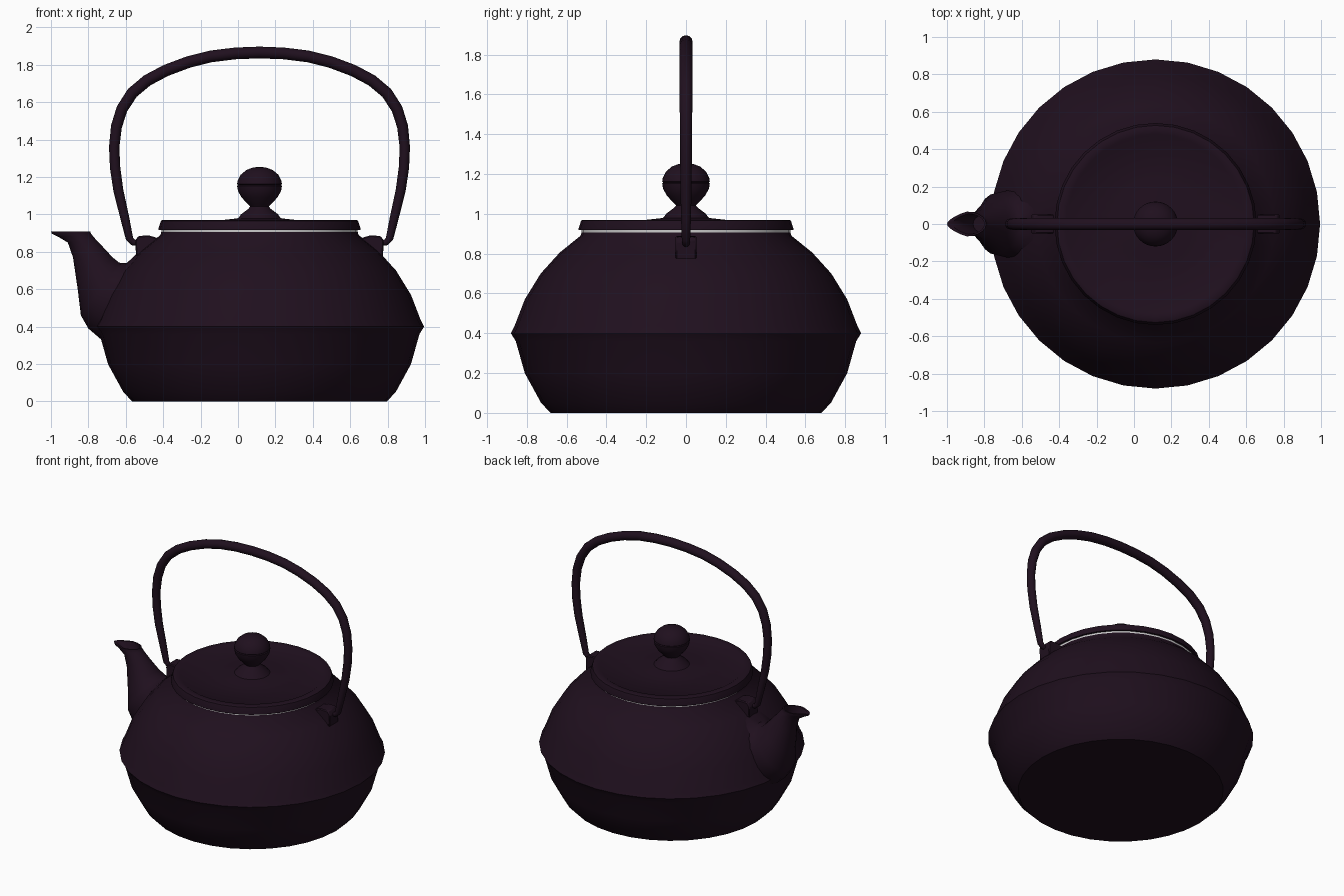
import bpy, bmesh, math
from mathutils import Vector

if "Cube" in bpy.data.objects:
    bpy.data.objects.remove(bpy.data.objects["Cube"])

CX = 0.115  # axis of the round body

iron = bpy.data.materials.new("dark_iron")
iron.diffuse_color = (0.014, 0.005, 0.013, 1)
iron.use_nodes = True
iron.node_tree.nodes["Principled BSDF"].inputs["Base Color"].default_value = iron.diffuse_color


def finish(name, bm, mat=iron, angle=35):
    bmesh.ops.remove_doubles(bm, verts=bm.verts, dist=1e-5)
    bmesh.ops.recalc_face_normals(bm, faces=bm.faces)
    me = bpy.data.meshes.new(name)
    bm.to_mesh(me)
    bm.free()
    ob = bpy.data.objects.new(name, me)
    bpy.context.collection.objects.link(ob)
    if mat:
        me.materials.append(mat)
    bpy.ops.object.select_all(action='DESELECT')
    ob.select_set(True)
    bpy.context.view_layer.objects.active = ob
    bpy.ops.object.shade_smooth_by_angle(angle=math.radians(angle))
    return ob


def skin(bm, rings, caps=True):
    loops = [[bm.verts.new(p) for p in r] for r in rings]
    n = len(loops[0])
    for a, b in zip(loops, loops[1:]):
        for i in range(n):
            j = (i + 1) % n
            bm.faces.new((a[i], a[j], b[j], b[i]))
    if caps:
        bm.faces.new(loops[0])
        bm.faces.new(loops[-1])


def lathe(name, profile, sides=32, mat=iron, caps=True, angle=35):
    bm = bmesh.new()
    rings = [[(CX + r * math.cos(2 * math.pi * i / sides),
               r * math.sin(2 * math.pi * i / sides), z) for i in range(sides)]
             for r, z in profile]
    skin(bm, rings, caps)
    return finish(name, bm, mat, angle)


# Pot body
lathe("body", [(.68, 0), (.728, .05), (.81, .2), (.855, .36), (.88, .4), (.862, .435),
               (.81, .57), (.73, .7), (.635, .805), (.53, .89), (.525, .906), (.49, .906)])

# Pale ring under the lid
lathe("lid_seat", [(.49, .906), (.525, .906), (.525, .918), (.49, .918)], mat=None)

# Lid with raised rim
lathe("lid", [(.49, .918), (.54, .918), (.54, .925), (.527, .966), (.518, .97),
              (.482, .97), (.474, .965), (.2, .97), (.11, .98)])

# Knob
lathe("lid_knob", [(.13, .97), (.11, .985), (.1, 1.0), (.06, 1.03), (.05, 1.042),
                   (.062, 1.055), (.095, 1.09), (.115, 1.125), (.12, 1.153), (.114, 1.157),
                   (.12, 1.162), (.117, 1.18), (.1, 1.213), (.07, 1.238), (.035, 1.251),
                   (.005, 1.254)])

# Spout: (outer x, z), (inner x, z), half width, pointedness
SPOUT = [(-.73, .33, -.53, .80, .19, 0), (-.80, .39, -.595, .74, .175, 0),
         (-.84, .46, -.635, .742, .165, 0), (-.857, .6, -.67, .77, .125, 0),
         (-.882, .77, -.73, .835, .08, 0), (-.91, .85, -.765, .872, .066, .1),
         (-.96, .88, -.78, .89, .064, .3), (-.995, .897, -.787, .9, .066, .4),
         (-1.0, .91, -.79, .91, .066, .4), (-.975, .91, -.8, .91, .055, .4),
         (-.91, .86, -.79, .88, .05, .1), (-.86, .76, -.74, .82, .05, 0)]
bm = bmesh.new()
rings = []
for ox, oz, ix, iz, w, k in SPOUT:
    ring = []
    for i in range(20):
        a = 2 * math.pi * i / 20
        c, s = math.cos(a), math.sin(a)
        t = (1 + c) / 2
        ring.append((ix + (ox - ix) * t, w * s * (1 - k * max(c, 0)), iz + (oz - iz) * t))
    rings.append(ring)
skin(bm, rings)
finish("spout", bm, angle=45)

# Bail handle: half path as (offset from axis, z, radius), mirrored about the body axis
HALF = [(.64, .847, .014), (.675, .85, .018), (.695, .87, .021), (.72, .98, .025),
        (.755, 1.13, .028), (.772, 1.25, .029), (.777, 1.36, .029), (.765, 1.47, .031),
        (.735, 1.565, .032), (.68, 1.65, .033), (.6, 1.717, .033), (.5, 1.77, .033),
        (.38, 1.815, .033), (.26, 1.845, .033), (.13, 1.861, .033)]
path = [(-x, z, r) for x, z, r in HALF] + [(0, 1.866, .033)] + HALF[::-1]
pts = [Vector((CX + x, 0, z)) for x, z, r in path]
bm = bmesh.new()
rings = []
for i, p in enumerate(pts):
    t = (pts[min(i + 1, len(pts) - 1)] - pts[max(i - 1, 0)]).normalized()
    side = Vector((0, 1, 0))
    up = t.cross(side)
    r = path[i][2]
    rings.append([p + side * r * math.cos(2 * math.pi * k / 12)
                  + up * r * .95 * math.sin(2 * math.pi * k / 12) for k in range(12)])
skin(bm, rings)
finish("handle", bm, angle=50)

# Lugs holding the handle ends
LUG = [(.48, .84), (.66, .77), (.664, .86), (.648, .885), (.59, .888), (.55, .875), (.53, .87)]
for sgn, label in ((-1, "left"), (1, "right")):
    bm = bmesh.new()
    skin(bm, [[(CX + sgn * x, y, z) for x, z in LUG] for y in (-.052, .052)])
    lug = finish("handle_lug_" + label, bm, angle=30)
    bev = lug.modifiers.new("soft_edges", 'BEVEL')
    bev.width = .006
